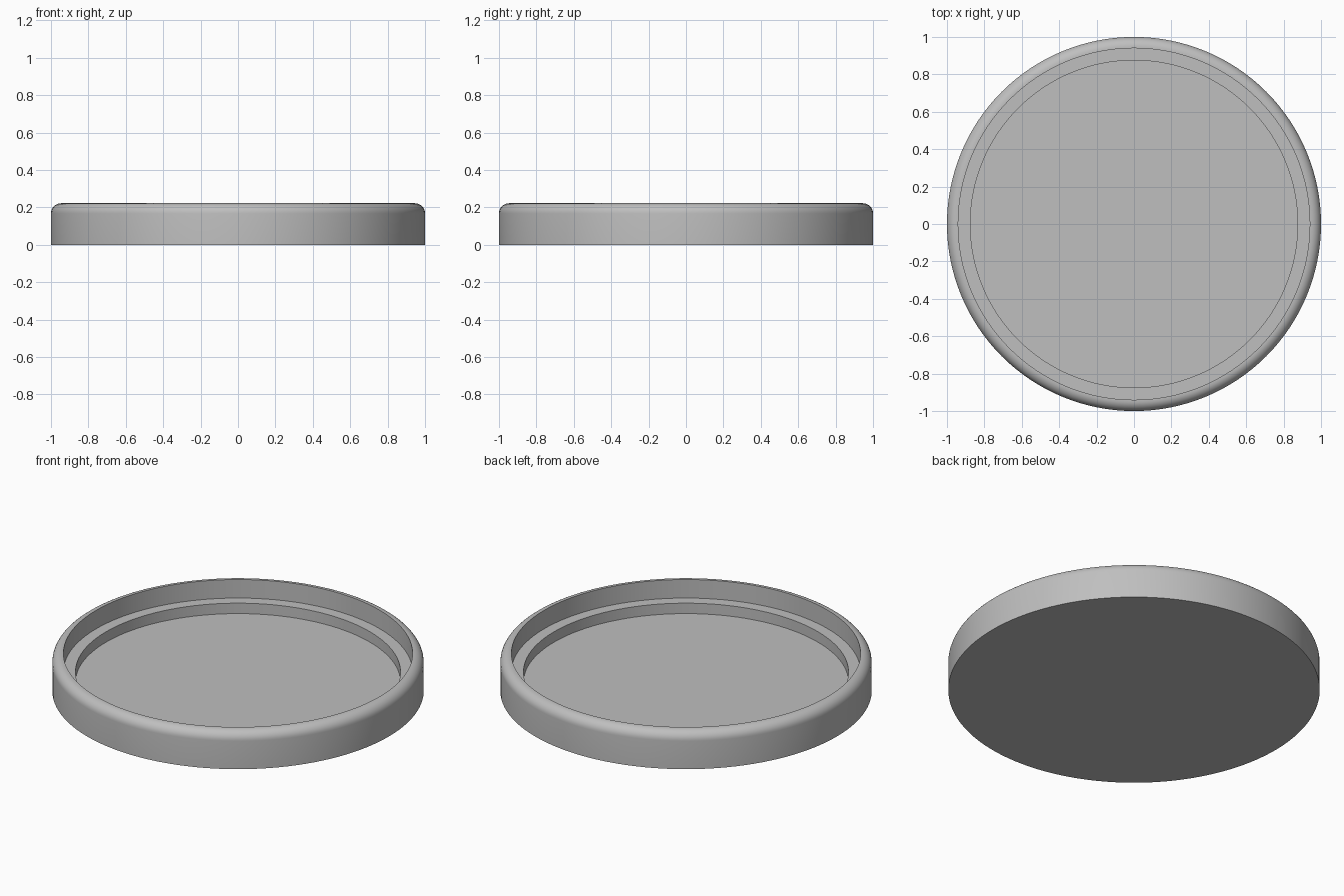
import bpy, bmesh
from math import radians, sin, cos, pi

default = bpy.data.objects.get("Cube")
if default:
    bpy.data.objects.remove(default, do_unlink=True)

SEGMENTS = 128
HEIGHT, FILLET = 0.222, 0.055
RIM_R, LEDGE_R = 0.94, 0.875
LEDGE_Z, FLOOR_Z = 0.112, 0.05

# Plain grey material
grey = bpy.data.materials.new("light grey")
grey.use_nodes = True
colour = (0.52, 0.52, 0.52, 1)
grey.diffuse_color = colour
grey.node_tree.nodes["Principled BSDF"].inputs["Base Color"].default_value = colour

# Cross-section from the base, up the rounded rim, down the steps to the floor
profile = [(1, 0)]
for i in range(9):
    a = pi / 2 * i / 8
    profile.append((1 - FILLET + FILLET * cos(a), HEIGHT - FILLET + FILLET * sin(a)))
profile += [(RIM_R, HEIGHT), (RIM_R, LEDGE_Z), (LEDGE_R, LEDGE_Z), (LEDGE_R, FLOOR_Z)]

# Revolve the cross-section into rings, then close the base and floor
bm = bmesh.new()
rings = []
for r, z in profile:
    angles = [2 * pi * k / SEGMENTS for k in range(SEGMENTS)]
    rings.append([bm.verts.new((r * cos(a), r * sin(a), z)) for a in angles])
for low, high in zip(rings, rings[1:]):
    for k in range(SEGMENTS):
        n = (k + 1) % SEGMENTS
        bm.faces.new((low[k], low[n], high[n], high[k]))
bm.faces.new(rings[0][::-1])
bm.faces.new(rings[-1])
bmesh.ops.recalc_face_normals(bm, faces=bm.faces)

mesh = bpy.data.meshes.new("round_lid")
bm.to_mesh(mesh)
bm.free()
mesh.materials.append(grey)
lid = bpy.data.objects.new("round_lid", mesh)
bpy.context.collection.objects.link(lid)

# Smooth curves, crisp steps
bpy.ops.object.select_all(action="DESELECT")
lid.select_set(True)
bpy.context.view_layer.objects.active = lid
bpy.ops.object.shade_smooth_by_angle(angle=radians(30))
